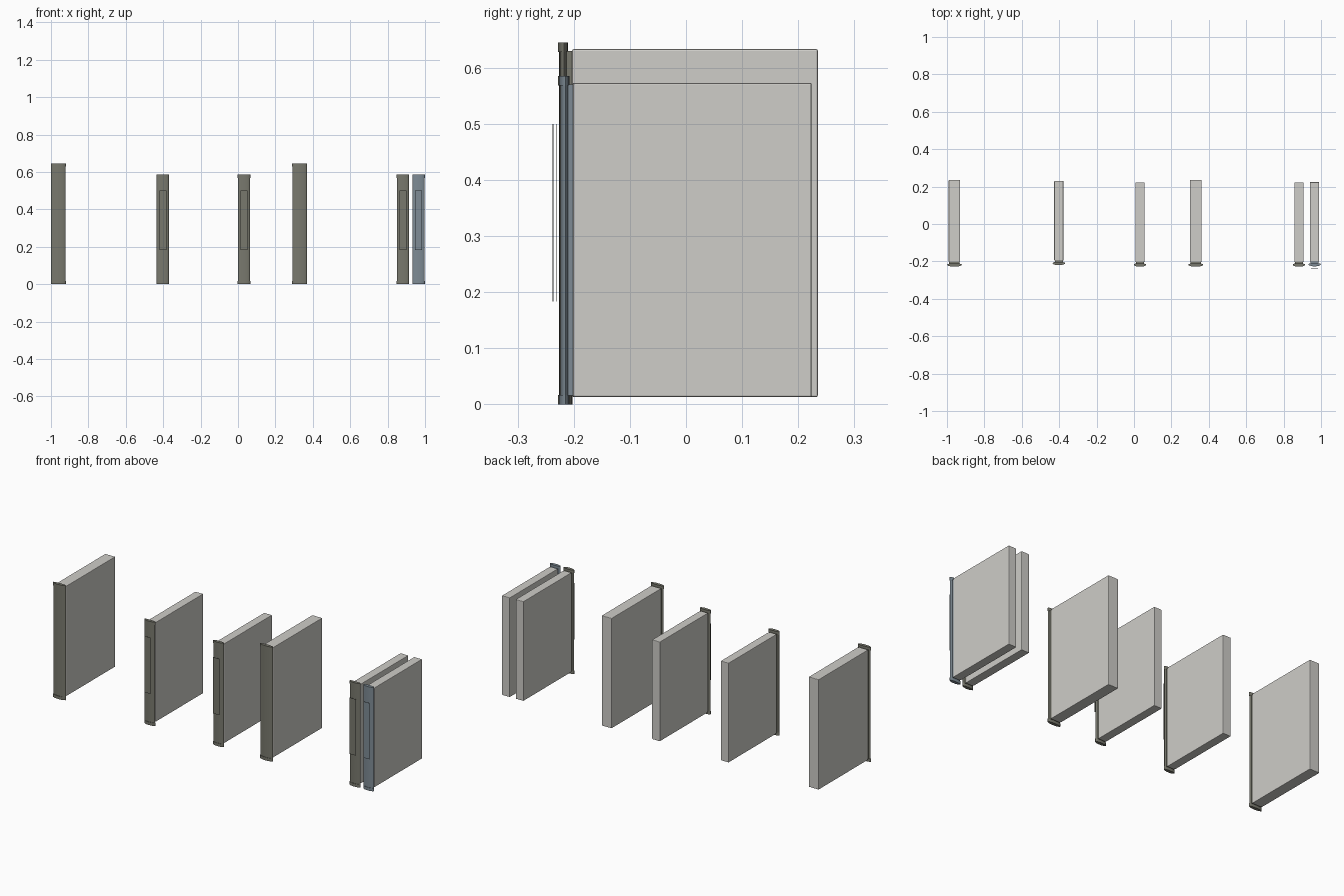
import bpy
import bmesh
import math

old = bpy.data.objects.get("Cube")
if old:
    bpy.data.objects.remove(old, do_unlink=True)


def make_material(name, color):
    mat = bpy.data.materials.new(name)
    mat.use_nodes = True
    mat.diffuse_color = (*color, 1)
    mat.node_tree.nodes["Principled BSDF"].inputs["Base Color"].default_value = (*color, 1)
    return mat


PAPER = make_material("pale paper", (0.62, 0.61, 0.58))
OLIVE = make_material("olive grey cover", (0.19, 0.19, 0.155))
BLUE = make_material("slate blue cover", (0.21, 0.26, 0.30))


def finish(bm, name, mat):
    bmesh.ops.recalc_face_normals(bm, faces=bm.faces)
    mesh = bpy.data.meshes.new(name)
    bm.to_mesh(mesh)
    bm.free()
    mesh.materials.append(mat)
    obj = bpy.data.objects.new(name, mesh)
    bpy.context.collection.objects.link(obj)
    return obj


def box(name, mat, low, high, bevel=0):
    bm = bmesh.new()
    bmesh.ops.create_cube(bm, size=1)
    for v in bm.verts:
        v.co = [(a + b) / 2 + c * (b - a) for a, b, c in zip(low, high, v.co)]
    obj = finish(bm, name, mat)
    if bevel:
        mod = obj.modifiers.new("soft edges", 'BEVEL')
        mod.width = bevel
        mod.segments = 2
    return obj


def lens(name, mat, x, y, half_width, front, back, z0, z1, steps=10):
    """Upright bar whose cross-section bulges to the front and slightly to the back."""
    bm = bmesh.new()
    ring = []
    for i in range(2 * steps):
        a = math.pi * i / steps
        depth = back if math.sin(a) > 0 else front
        ring.append(bm.verts.new((x + half_width * math.cos(a), y + depth * math.sin(a), z0)))
    base = bm.faces.new(ring)
    top = bmesh.ops.extrude_face_region(bm, geom=[base])["geom"]
    for v in top:
        if isinstance(v, bmesh.types.BMVert):
            v.co.z = z1
    obj = finish(bm, name, mat)
    bpy.context.view_layer.objects.active = obj
    obj.select_set(True)
    bpy.ops.object.shade_smooth_by_angle(angle=math.radians(40))
    obj.select_set(False)


def book(name, x, y, tall, cover):
    half, height, rear = (0.04, 0.645, 0.235) if tall else (0.0335, 0.585, 0.222)
    page = half - 0.009
    spine_y = y - 0.217
    # Page block and the narrow joint behind the spine
    box(name + "_pages", PAPER, (x - page, y - 0.203, 0.013),
        (x + page, y + rear, height - 0.012), 0.003)
    box(name + "_joint", cover, (x - page + 0.003, spine_y, 0.016),
        (x + page - 0.003, y - 0.2, height - 0.015))
    # Rounded spine with a raised band at each end
    lens(name + "_spine", cover, x, spine_y, half - 0.001, 0.009, 0.006, 0.003, height - 0.003)
    for end, z in (("bottom", 0), ("top", height - 0.017)):
        lens(name + "_" + end + "_band", cover, x, spine_y, half, 0.0115, 0.007, z, z + 0.017)
    # Thin label plate in front of the spine
    if not tall:
        box(name + "_label", cover, (x - 0.019, y - 0.239, 0.183),
            (x + 0.019, y - 0.238, 0.5))


books = [
    ("first_tall_book", -0.96, 0, True, OLIVE),
    ("first_short_book", -0.402, 0.008, False, OLIVE),
    ("second_short_book", 0.032, 0, False, OLIVE),
    ("second_tall_book", 0.33, 0, True, OLIVE),
    ("third_short_book", 0.882, 0, False, OLIVE),
    ("blue_book", 0.9655, 0.002, False, BLUE),
]
for spec in books:
    book(*spec)
